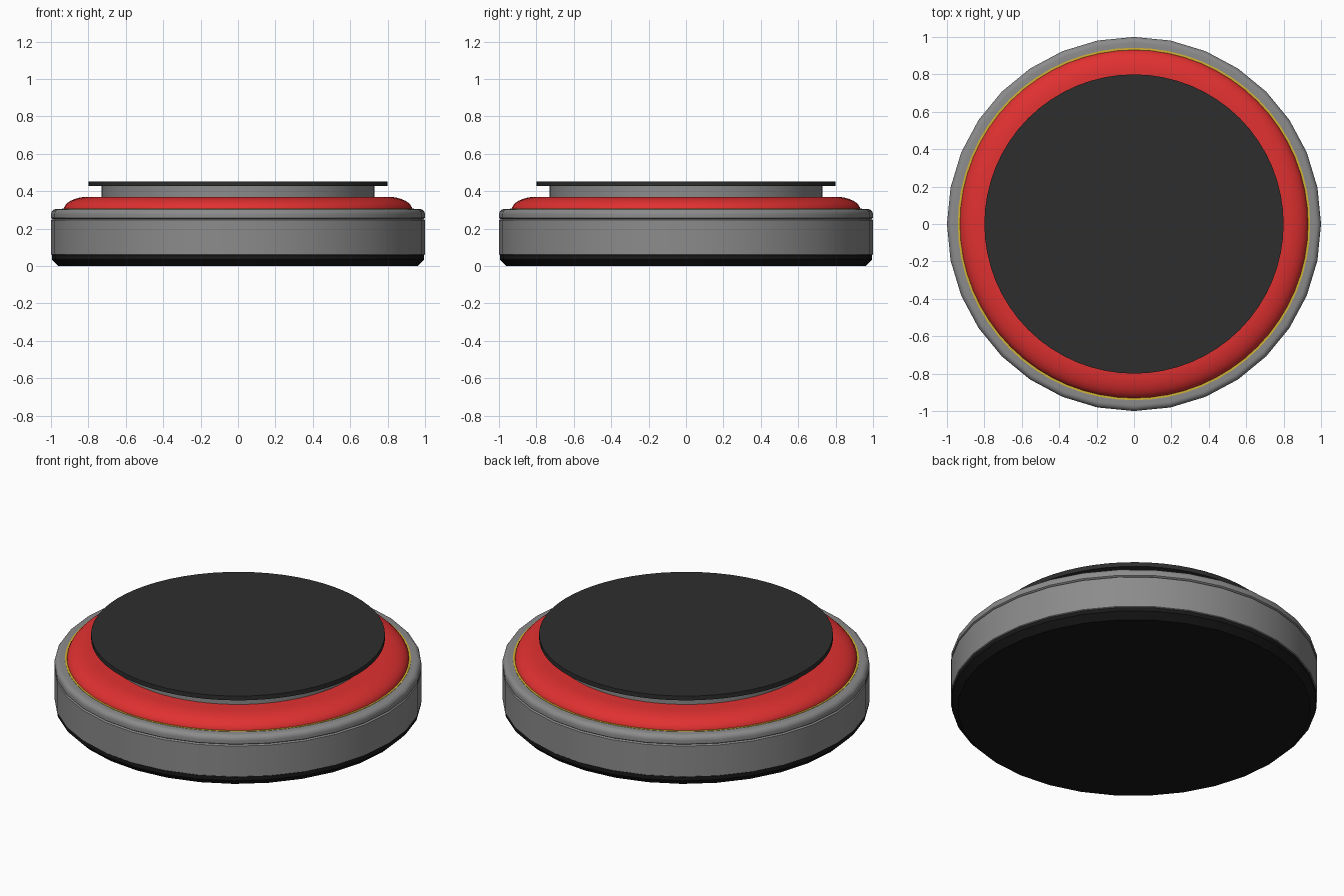
import bpy
import bmesh
import math

cube = bpy.data.objects.get("Cube")
if cube:
    bpy.data.objects.remove(cube, do_unlink=True)


def material(name, rgb):
    mat = bpy.data.materials.new(name)
    mat.use_nodes = True
    colour = (*rgb, 1.0)
    mat.diffuse_color = colour
    mat.node_tree.nodes["Principled BSDF"].inputs["Base Color"].default_value = colour
    return mat


def lathe(name, profile, sides, mat, ring=False):
    """Turn a (radius, height) profile, bottom to top, about z; cap it or close it as a ring."""
    bm = bmesh.new()
    loops = []
    for r, z in profile:
        angles = [math.tau * i / sides for i in range(sides)]
        loops.append([bm.verts.new((r * math.cos(a), r * math.sin(a), z)) for a in angles])
    pairs = list(zip(loops, loops[1:]))
    if ring:
        pairs.append((loops[-1], loops[0]))
    else:
        bm.faces.new(loops[0][::-1])
        bm.faces.new(loops[-1])
    for low, high in pairs:
        for i in range(sides):
            j = (i + 1) % sides
            bm.faces.new((low[i], low[j], high[j], high[i]))
    bmesh.ops.recalc_face_normals(bm, faces=bm.faces)
    mesh = bpy.data.meshes.new(name)
    bm.to_mesh(mesh)
    bm.free()
    mesh.materials.append(mat)
    obj = bpy.data.objects.new(name, mesh)
    bpy.context.collection.objects.link(obj)
    bpy.ops.object.select_all(action="DESELECT")
    obj.select_set(True)
    bpy.context.view_layer.objects.active = obj
    bpy.ops.object.shade_smooth_by_angle(angle=math.radians(35))
    return obj


def arc(r, z, width, height, steps=6):
    """Quarter-ellipse shoulder, from the outside up to the top."""
    turns = [math.pi / 2 * i / steps for i in range(steps + 1)]
    return [(r + width * math.cos(t), z + height * math.sin(t)) for t in turns]


black = material("base black", (0.009, 0.009, 0.009))
grey = material("metal grey", (0.26, 0.26, 0.26))
red = material("button red", (0.75, 0.03, 0.03))
yellow = material("trim yellow", (0.65, 0.45, 0.03))
charcoal = material("pad charcoal", (0.027, 0.027, 0.027))

# Chamfered foot and main drum
lathe("base", [(0.96, 0), (0.995, 0.035), (0.995, 0.06)], 32, black)
lathe("body", [(0.99, 0.055), (1.0, 0.062), (1.0, 0.245), (0.99, 0.252)], 32, grey)

# Rounded rim above a fine groove
rim = [(0.94, 0.25), (0.99, 0.25), (1.0, 0.257)] + arc(0.97, 0.275, 0.03, 0.03) + [(0.94, 0.305)]
lathe("rim", rim, 32, grey, ring=True)

# Thin trim line around the button
lathe("trim_ring", [(0.92, 0.25), (0.942, 0.25), (0.942, 0.307), (0.92, 0.307)], 64, yellow, ring=True)

# Domed button
lathe("button", [(0.932, 0.25), (0.932, 0.3)] + arc(0.8, 0.3, 0.132, 0.07, 8), 64, red)

# Neck and flat top pad
lathe("neck", [(0.73, 0.36), (0.73, 0.43)], 64, grey)
lathe("top_pad", [(0.8, 0.427), (0.8, 0.453)], 64, charcoal)
